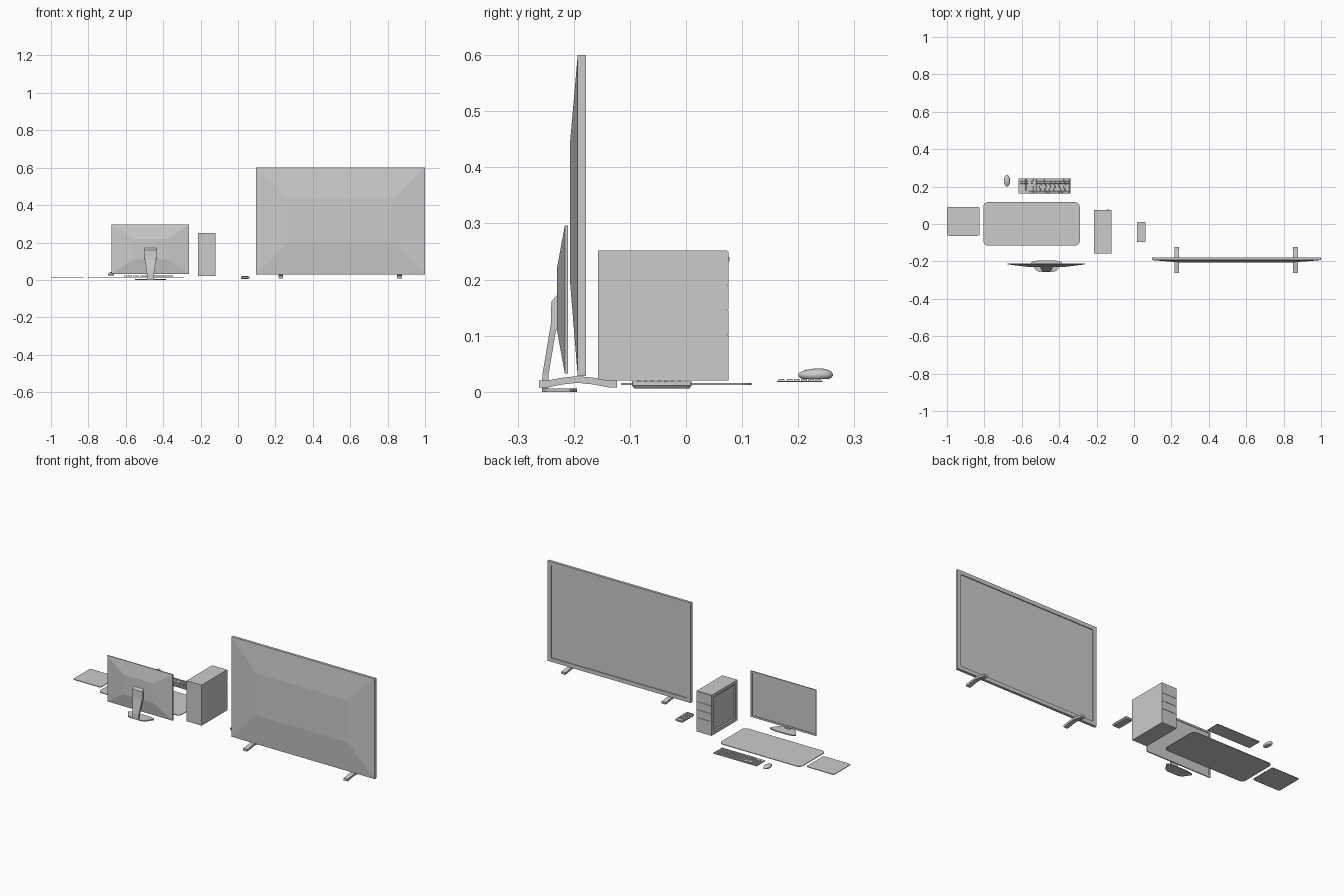
import bpy, bmesh, math

if "Cube" in bpy.data.objects:
    bpy.data.objects.remove(bpy.data.objects["Cube"])


def loft(name, rings, smooth=0):
    """Skin a list of equal-length point rings and cap both ends."""
    bm = bmesh.new()
    vs = [[bm.verts.new(p) for p in r] for r in rings]
    n = len(rings[0])
    for a, b in zip(vs, vs[1:]):
        for i in range(n):
            j = (i + 1) % n
            bm.faces.new((a[i], a[j], b[j], b[i]))
    bm.faces.new(vs[0][::-1])
    bm.faces.new(vs[-1])
    return finish(name, bm, smooth)


def finish(name, bm, smooth=0):
    bmesh.ops.recalc_face_normals(bm, faces=bm.faces)
    me = bpy.data.meshes.new(name)
    bm.to_mesh(me)
    bm.free()
    ob = bpy.data.objects.new(name, me)
    bpy.context.collection.objects.link(ob)
    if smooth:
        bpy.ops.object.select_all(action='DESELECT')
        ob.select_set(True)
        bpy.context.view_layer.objects.active = ob
        bpy.ops.object.shade_smooth_by_angle(angle=math.radians(smooth))
    return ob


def rect_y(x0, x1, z0, z1, y):
    return [(x0, y, z0), (x1, y, z0), (x1, y, z1), (x0, y, z1)]


def rect_x(y0, y1, z0, z1, x):
    return [(x, y0, z0), (x, y1, z0), (x, y1, z1), (x, y0, z1)]


def box(name, x0, x1, y0, y1, z0, z1):
    return loft(name, [rect_y(x0, x1, z0, z1, y0), rect_y(x0, x1, z0, z1, y1)])


def round_rect(x0, x1, y0, y1, z, r, seg=6):
    pts = []
    for k, (cx, cy) in enumerate([(x1 - r, y1 - r), (x0 + r, y1 - r), (x0 + r, y0 + r), (x1 - r, y0 + r)]):
        for i in range(seg + 1):
            a = math.pi / 2 * (k + i / seg)
            pts.append((cx + r * math.cos(a), cy + r * math.sin(a), z))
    return pts


def slab(name, x0, x1, y0, y1, z0, z1, r):
    return loft(name, [round_rect(x0, x1, y0, y1, z, r) for z in (z0, z1)], 30)


def extrude_x(name, profile, x0, x1):
    return loft(name, [[(x, y, z) for y, z in profile] for x in (x0, x1)])


def screen(name, x0, x1, z0, z1, front, mid, back, inset, rim, depth):
    """Flat panel: tapered back, slab sides, raised bezel, recessed display."""
    bx0, bx1, bz0, bz1 = inset
    inner = (x0 + rim, x1 - rim, z0 + rim, z1 - rim)
    loft(name, [rect_y(bx0, bx1, bz0, bz1, back), rect_y(x0, x1, z0, z1, mid),
                rect_y(x0, x1, z0, z1, front), rect_y(*inner, front),
                rect_y(*inner, front - depth)])


# Television with two arched feet
screen("television", 0.095, 1.0, 0.028, 0.6, -0.178, -0.193, -0.207,
       (0.26, 0.835, 0.2, 0.44), 0.022, 0.005)
foot = [(-0.262, 0.02), (-0.248, 0.02), (-0.22, 0.025), (-0.193, 0.028), (-0.165, 0.025),
        (-0.14, 0.02), (-0.123, 0.02), (-0.123, 0.008), (-0.14, 0.008), (-0.165, 0.013),
        (-0.193, 0.016), (-0.22, 0.013), (-0.245, 0.008), (-0.262, 0.008)]
for i, x in enumerate((0.228, 0.863)):
    extrude_x(f"television_foot_{i}", foot, x - 0.0125, x + 0.0125)

# Monitor, bracket, tapered neck and base
screen("monitor", -0.675, -0.262, 0.033, 0.296, -0.21, -0.216, -0.23,
       (-0.56, -0.377, 0.11, 0.22), 0.01, 0.003)
mx = -0.468
loft("monitor_bracket", [rect_y(mx - 0.033, mx + 0.033, 0.11, 0.174, -0.228),
                         rect_y(mx - 0.03, mx + 0.03, 0.11, 0.161, -0.24)])
loft("monitor_neck", [[(mx - w, y0, z), (mx + w, y0, z), (mx + w, y1, z), (mx - w, y1, z)]
                      for w, y0, y1, z in ((0.018, -0.257, -0.246, 0.003),
                                           (0.019, -0.256, -0.245, 0.03),
                                           (0.031, -0.241, -0.23, 0.12),
                                           (0.032, -0.24, -0.229, 0.16))])
outline = [(0.035, -0.257), (0.055, -0.249), (0.077, -0.216), (0.083, -0.207), (0.072, -0.2),
           (0.04, -0.194)]
outline += [(-x, y) for x, y in reversed(outline)]
loft("monitor_base", [[(mx + x, y, z) for x, y in outline] for z in (0.0, 0.006)])

# Computer tower: shell with a framed, recessed side panel
loft("tower_case", [rect_x(-0.157, 0.073, 0.02, 0.252, -0.12),
                    rect_x(-0.157, 0.073, 0.02, 0.252, -0.215),
                    rect_x(-0.141, 0.056, 0.037, 0.235, -0.215),
                    rect_x(-0.135, 0.05, 0.043, 0.229, -0.21)])
# Tower front: stacked covers leave thin grooves between drive bays
levels = [0.02, 0.1, 0.145, 0.19, 0.25]
for i, (a, b) in enumerate(zip(levels, levels[1:])):
    box(f"tower_front_cover_{i}", -0.215, -0.12, 0.072, 0.0755, a + (0.0015 if i else 0), b)
box("tower_power_button", -0.145, -0.135, 0.074, 0.0775, 0.232, 0.24)

# Desk mat and mouse mat
slab("desk_mat", -0.805, -0.29, -0.115, 0.117, 0.012, 0.0155, 0.025)
slab("mouse_mat", -1.0, -0.825, -0.063, 0.092, 0.012, 0.0155, 0.01)

# Keyboard plate and keys (user sits on the +y side)
box("keyboard_plate", -0.617, -0.34, 0.162, 0.243, 0.017, 0.0195)
bm = bmesh.new()


def key(x, y, w, d):
    """Tapered key cap, x and y at its centre."""
    lo = [bm.verts.new((x + sx * w / 2, y + sy * d / 2, 0.019))
          for sx, sy in ((-1, -1), (1, -1), (1, 1), (-1, 1))]
    hi = [bm.verts.new((x + sx * (w / 2 - 0.001), y + sy * (d / 2 - 0.001), 0.0225))
          for sx, sy in ((-1, -1), (1, -1), (1, 1), (-1, 1))]
    bm.faces.new(hi)
    for i in range(4):
        j = (i + 1) % 4
        bm.faces.new((lo[i], lo[j], hi[j], hi[i]))


P, G = 0.0119, 0.0012
rows_y = [0.17] + [0.185 + 0.0127 * i for i in range(5)]
layouts = [[1] + [1.154] * 12, [1] * 13 + [2], [1.5] + [1] * 12 + [1.5], [1.75] + [1] * 11 + [2.25],
           [2.25] + [1] * 10 + [2.75], [1.25] * 3 + [6.25] + [1.25] * 4]
for y, row in zip(rows_y, layouts):
    x = -0.345
    s = 15 / sum(row)
    for w in row:
        key(x - w * s * P / 2, y, w * s * P - G, 0.0115)
        x -= w * s * P
# Navigation cluster, arrows and number pad
for r, y in enumerate(rows_y):
    for c in range(3):
        if r in (0, 1, 2, 5) or (r == 4 and c == 1):
            key(-0.5335 - c * P, y, P - G, 0.0115)
    for c in range(4):
        if r:
            key(-0.572 - c * P * 0.95, y, P * 0.95 - G, 0.0115)
finish("keyboard_keys", bm)

# Mouse: egg-shaped shell with flat underside
bm = bmesh.new()
bmesh.ops.create_uvsphere(bm, u_segments=32, v_segments=16, radius=1)
for v in bm.verts:
    x, y, z = v.co
    v.co = (-0.679 + x * 0.0165, 0.231 + y * 0.031,
            max(0.022, 0.03 + z * (0.0115 + 0.002 * y)) if z > 0 else 0.03 + max(z, -0.65) * 0.0115)
finish("mouse_body", bm, 40)
bm = bmesh.new()
bmesh.ops.create_cone(bm, cap_ends=True, segments=16, radius1=0.004, radius2=0.004, depth=0.003)
for v in bm.verts:
    x, y, z = v.co
    v.co = (-0.679 + z, 0.214 + y, 0.0355 + x)
finish("mouse_wheel", bm, 40)

# Remote control: rounded body narrowing underneath, with buttons on top
loft("remote_body", [round_rect(0.019, 0.057, -0.092, 0.006, 0.006, 0.004, 3),
                     round_rect(0.015, 0.061, -0.096, 0.01, 0.011, 0.005, 3),
                     round_rect(0.015, 0.061, -0.096, 0.01, 0.0185, 0.005, 3)], 25)
for r in range(6):
    for c in range(3):
        x, y = 0.026 + c * 0.012, -0.084 + r * 0.012
        box(f"remote_button_{r}_{c}", x - 0.0035, x + 0.0035, y - 0.003, y + 0.003, 0.018, 0.0205)
box("remote_power_bar", 0.022, 0.054, -0.013, -0.009, 0.018, 0.0205)
